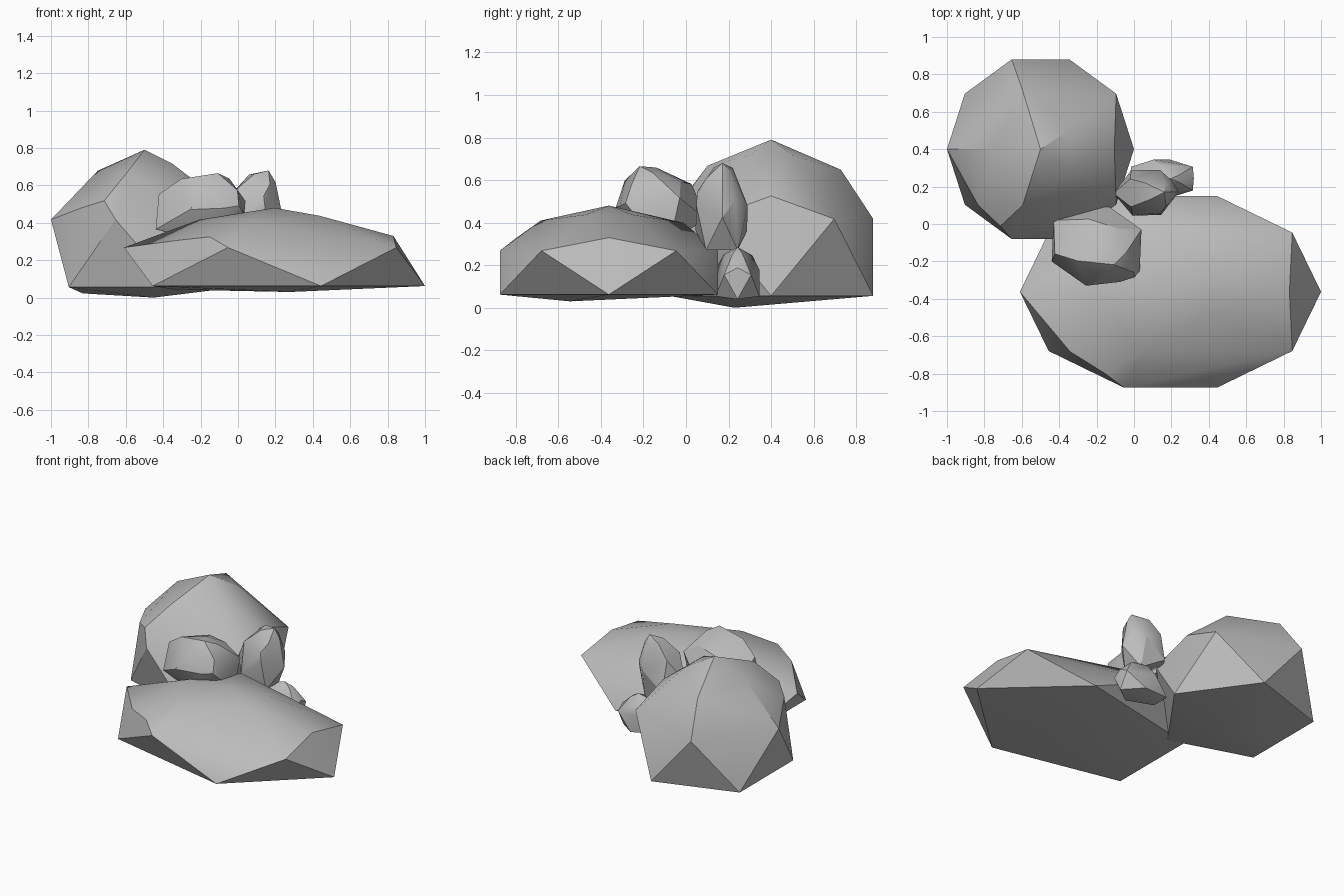
import bpy
import bmesh
from math import cos, sin, radians
from mathutils import Vector, Euler

cube = bpy.data.objects.get("Cube")
if cube:
    bpy.data.objects.remove(cube, do_unlink=True)

stone = bpy.data.materials.new("grey stone")
stone.use_nodes = True
stone.diffuse_color = (0.5, 0.5, 0.5, 1)
stone.node_tree.nodes["Principled BSDF"].inputs["Base Color"].default_value = (0.5, 0.5, 0.5, 1)


def ring(start, height):
    """Five corners of unit radius at one height."""
    return [Vector((cos(radians(start + 72 * i)), sin(radians(start + 72 * i)), height))
            for i in range(5)]


# Shared faceted stone: peak, two rings, chipped crown and shallow belly
CROWN = [(0, 0, 1), (0.79, 0, 0.29), (-0.667, -0.593, 0.17), (-0.43, -0.815, 0.27),
         (-0.5, 0, 0.7), (-0.19, -0.593, 0.67), (0.3, -0.2, 0.8), (0.3, 0.2, 0.8),
         (-0.2, 0.65, 0.62)]
BELLY = [(0.1, -0.34, -1.12), (-0.66, 0, -1.06)]
STONE = ring(36, 0) + ring(0, -0.97) + [Vector(p) for p in CROWN + BELLY]


def rock(name, low, high, turn=(0, 0, 0)):
    """Turn the shared stone, then fit it between two corners."""
    rot = Euler([radians(a) for a in turn]).to_matrix()
    pts = [rot @ p for p in STONE]
    lo = [min(p[i] for p in pts) for i in range(3)]
    hi = [max(p[i] for p in pts) for i in range(3)]
    bm = bmesh.new()
    for p in pts:
        bm.verts.new([low[i] + (p[i] - lo[i]) / (hi[i] - lo[i]) * (high[i] - low[i])
                      for i in range(3)])
    hull = bmesh.ops.convex_hull(bm, input=bm.verts)
    spare = {v for v in hull["geom_interior"] if isinstance(v, bmesh.types.BMVert)}
    bmesh.ops.delete(bm, geom=list(spare), context='VERTS')
    bmesh.ops.recalc_face_normals(bm, faces=bm.faces)
    mesh = bpy.data.meshes.new(name)
    bm.to_mesh(mesh)
    bm.free()
    mesh.materials.append(stone)
    obj = bpy.data.objects.new(name, mesh)
    bpy.context.collection.objects.link(obj)
    bpy.ops.object.select_all(action='DESELECT')
    obj.select_set(True)
    bpy.context.view_layer.objects.active = obj
    bpy.ops.object.shade_smooth_by_angle(angle=radians(30))


# Two boulders
rock("tall_boulder", (-1, -0.08, 0), (0, 0.88, 0.79))
rock("long_boulder", (-0.61, -0.875, 0.03), (1, 0.15, 0.48))

# Three small stones resting in the gap
rock("front_small_stone", (-0.44, -0.33, 0.3), (0.04, 0.1, 0.665), (20, -15, 70))
rock("upper_small_stone", (-0.11, 0.045, 0.27), (0.24, 0.29, 0.68), (15, 20, 40))
rock("lower_small_stone", (-0.02, 0.14, 0.04), (0.32, 0.345, 0.285), (0, 10, 0))
